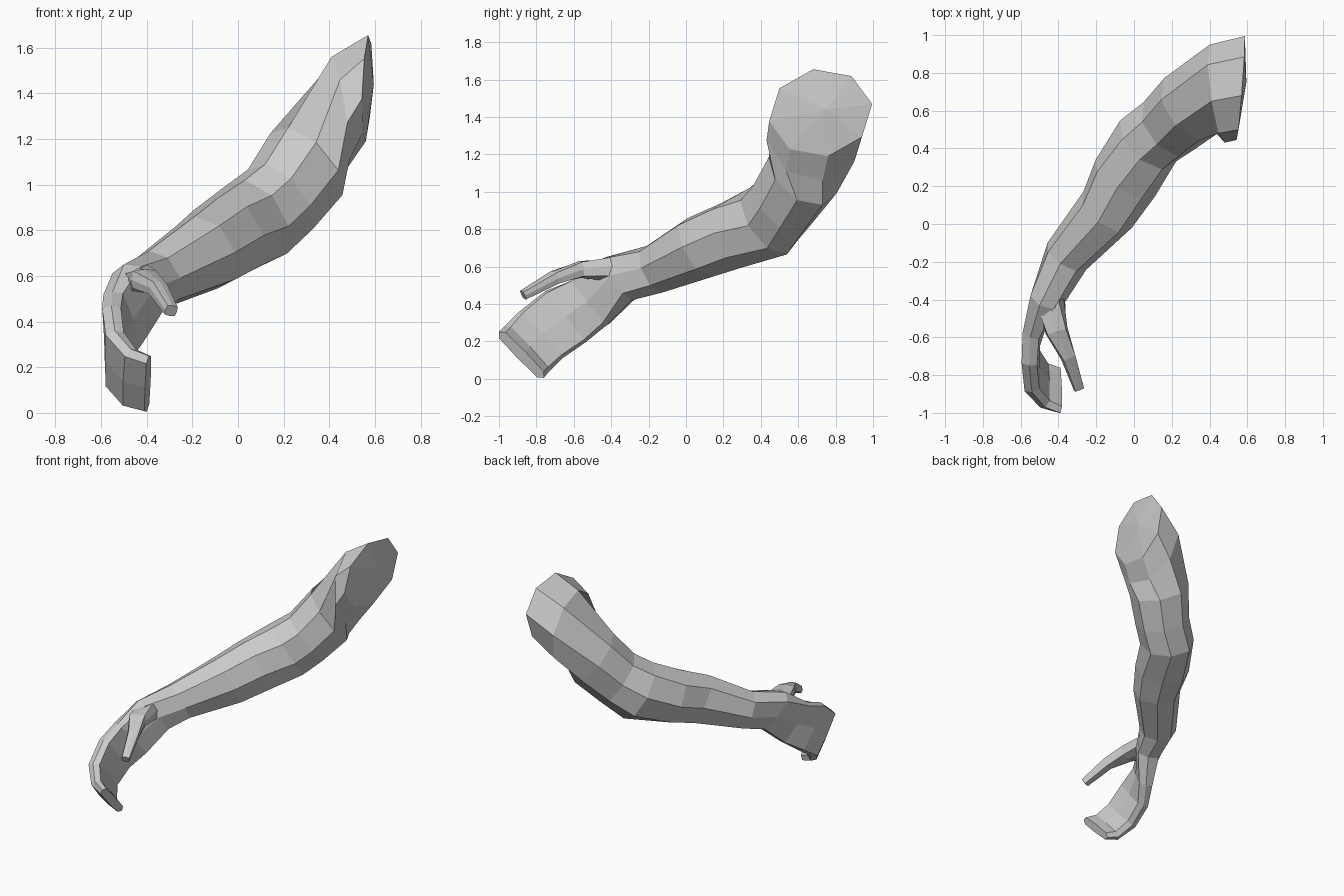
import bpy, bmesh
from math import sin, cos, pi
from mathutils import Vector


def limb(name, rings, start_dir=None, start_bulge=None):
    """Loft eight-sided rings. Each ring: upper point, lower point, half width, corner fullness."""
    tops = [Vector(r[0:3]) for r in rings]
    lows = [Vector(r[3:6]) for r in rings]
    mids = [(a + b) / 2 for a, b in zip(tops, lows)]
    bm = bmesh.new()
    loops = []
    for i, r in enumerate(rings):
        along = (mids[min(i + 1, len(mids) - 1)] - mids[max(i - 1, 0)]).normalized()
        if i < 2 and start_dir:
            along = along * i + Vector(start_dir)
        up = (tops[i] - lows[i]) / 2
        side = up.cross(along).normalized() * r[6]
        loop = []
        for k in range(8):
            c, s = cos(k * pi / 4), sin(k * pi / 4)
            if k % 2:
                c, s = (r[7] if c > 0 else -r[7]), (r[7] if s > 0 else -r[7])
            loop.append(bm.verts.new(mids[i] + up * c + side * s))
        loops.append(loop)
    for a, b in zip(loops, loops[1:]):
        for k in range(8):
            n = (k + 1) % 8
            bm.faces.new((a[k], a[n], b[n], b[k]))
    bm.faces.new(loops[-1])
    if start_bulge:
        tip = bm.verts.new(start_bulge)
        for k in range(8):
            bm.faces.new((loops[0][k], loops[0][(k + 1) % 8], tip))
    else:
        bm.faces.new(loops[0])
    bmesh.ops.recalc_face_normals(bm, faces=bm.faces)
    mesh = bpy.data.meshes.new(name)
    bm.to_mesh(mesh)
    bm.free()
    obj = bpy.data.objects.new(name, mesh)
    bpy.context.collection.objects.link(obj)
    return obj


# Upper arm, elbow, forearm and wrist, flowing into the curled mitten hand
arm = [
    (0.57, 0.68, 1.655, 0.56, 0.76, 1.19, 0.28, 0.70),
    (0.41, 0.65, 1.56, 0.47, 0.73, 1.06, 0.265, 0.70),
    (0.22, 0.52, 1.25, 0.38, 0.73, 0.93, 0.205, 0.72),
    (0.12, 0.42, 1.09, 0.25, 0.62, 0.78, 0.185, 0.72),
    (0.03, 0.34, 1.02, 0.12, 0.54, 0.665, 0.185, 0.72),
    (-0.09, 0.19, 0.94, 0.00, 0.30, 0.595, 0.185, 0.74),
    (-0.19, 0.01, 0.86, -0.09, 0.14, 0.545, 0.16, 0.74),
    (-0.39, -0.21, 0.71, -0.32, -0.13, 0.46, 0.125, 0.72),
    (-0.50, -0.43, 0.65, -0.37, -0.29, 0.42, 0.09, 0.8),
    (-0.55, -0.60, 0.53, -0.46, -0.42, 0.29, 0.05, 0.93),
    (-0.555, -0.75, 0.47, -0.53, -0.53, 0.20, 0.045, 0.92),
    (-0.54, -0.89, 0.36, -0.54, -0.66, 0.11, 0.045, 0.9),
    (-0.47, -0.97, 0.28, -0.48, -0.74, 0.03, 0.04, 0.86),
    (-0.39, -1.0, 0.25, -0.40, -0.76, 0.005, 0.03, 0.85),
]
limb("arm_and_hand", arm, (-1, 0.08, 0), (0.595, 0.75, 1.44))

# Thumb
thumb = [
    (-0.46, -0.42, 0.635, -0.42, -0.40, 0.52, 0.075, 0.85),
    (-0.41, -0.57, 0.63, -0.41, -0.56, 0.54, 0.06, 0.85),
    (-0.34, -0.71, 0.575, -0.36, -0.69, 0.51, 0.04, 0.85),
    (-0.285, -0.88, 0.47, -0.30, -0.86, 0.425, 0.028, 0.85),
]
limb("thumb", thumb)
